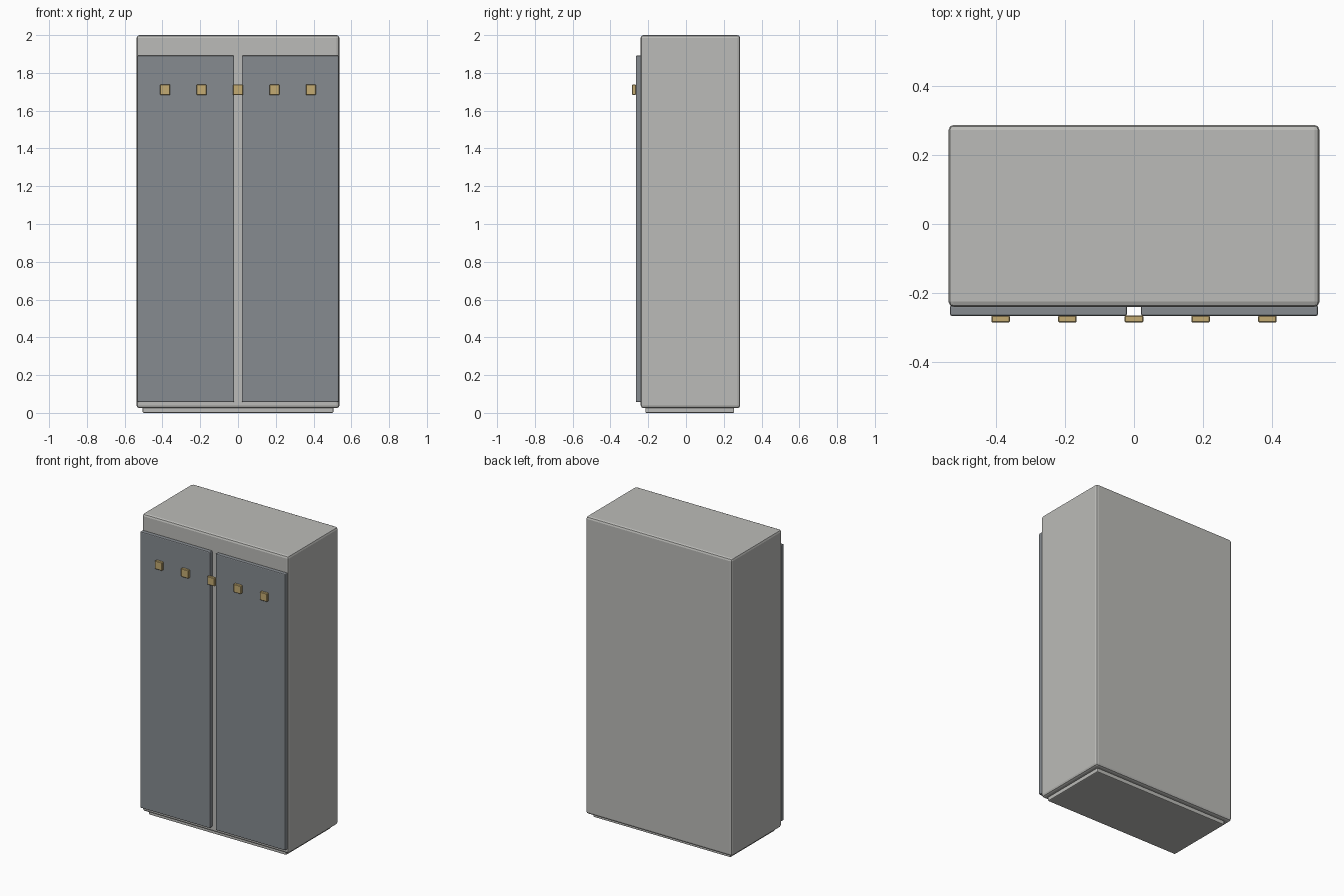
import bpy
import bmesh
from mathutils import Vector

cube = bpy.data.objects.get("Cube")
if cube:
    bpy.data.objects.remove(cube, do_unlink=True)


def material(name, rgb):
    mat = bpy.data.materials.new(name)
    mat.use_nodes = True
    color = (*rgb, 1.0)
    mat.diffuse_color = color
    mat.node_tree.nodes["Principled BSDF"].inputs["Base Color"].default_value = color
    return mat


def box(name, low, high, mat, bevel, segments=2):
    """Bevelled box spanning two opposite corners."""
    low, high = Vector(low), Vector(high)
    mesh = bpy.data.meshes.new(name)
    bm = bmesh.new()
    bmesh.ops.create_cube(bm, size=1)
    bmesh.ops.scale(bm, vec=high - low, verts=bm.verts)
    bm.to_mesh(mesh)
    bm.free()
    mesh.materials.append(mat)
    obj = bpy.data.objects.new(name, mesh)
    obj.location = (low + high) / 2
    bpy.context.collection.objects.link(obj)
    mod = obj.modifiers.new("Soft edges", 'BEVEL')
    mod.width = bevel
    mod.segments = segments
    return obj


body_grey = material("warm light grey", (0.50, 0.50, 0.48))
door_grey = material("blue grey", (0.24, 0.26, 0.28))
brass = material("brass", (0.55, 0.41, 0.17))

# Cabinet body on a recessed plinth
box("cabinet_body", (-0.537, -0.24, 0.025), (0.537, 0.287, 2.0), body_grey, 0.015)
box("plinth", (-0.505, -0.215, 0.0), (0.505, 0.255, 0.05), body_grey, 0.006)

# Pair of front doors
for side, x0, x1 in (("right", -0.533, -0.02), ("left", 0.02, 0.533)):
    box(side + "_door", (x0, -0.266, 0.057), (x1, -0.236, 1.892), door_grey, 0.006)

# Row of square knobs
for i in range(5):
    x = (i - 2) * 0.193
    box(f"knob_{i + 1}", (x - 0.027, -0.285, 1.683), (x + 0.027, -0.265, 1.738),
        brass, 0.003, 1)
